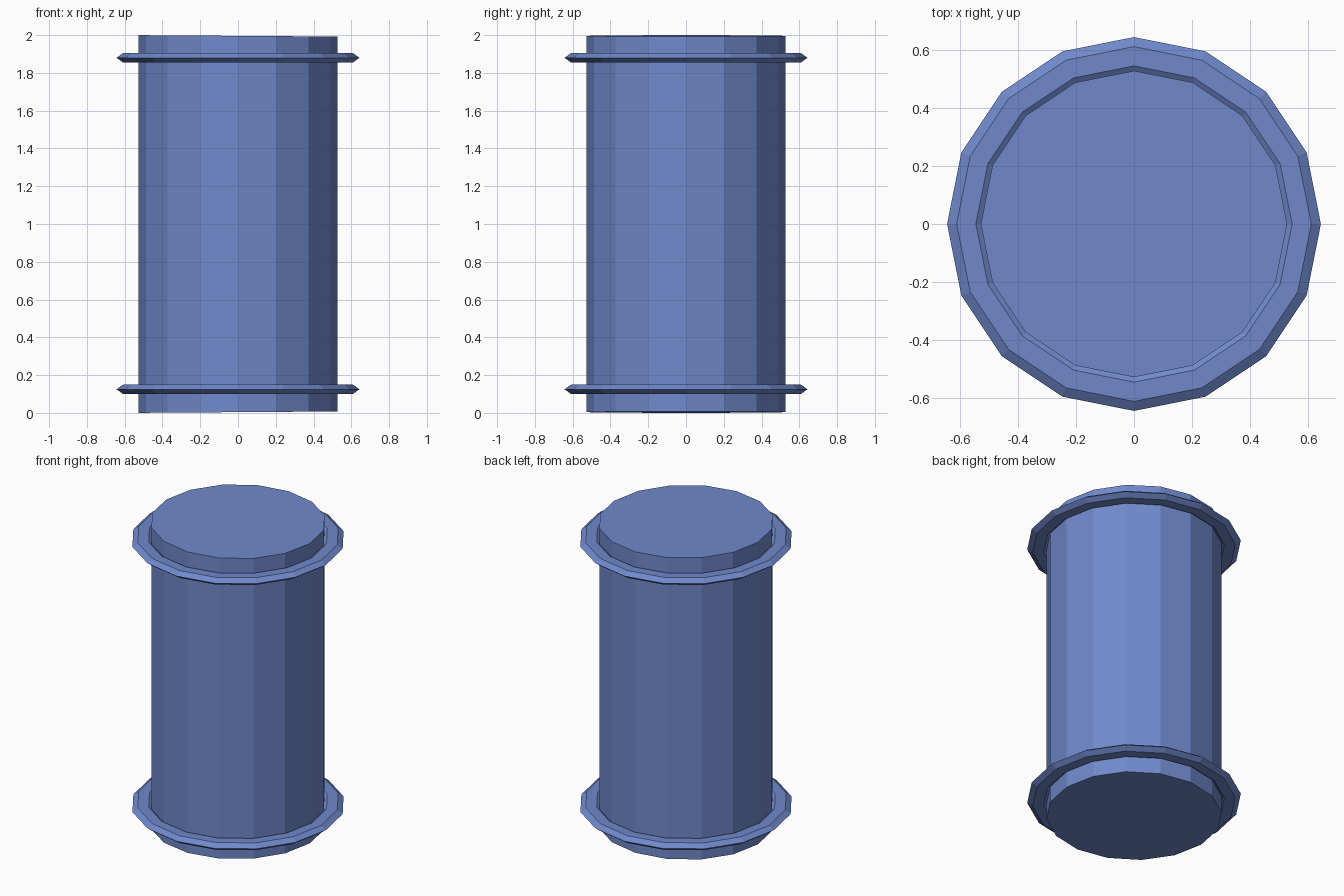
import bpy
import bmesh
from math import sin, cos, pi

SIDES = 16

cube = bpy.data.objects.get("Cube")
if cube:
    bpy.data.objects.remove(cube, do_unlink=True)

blue = bpy.data.materials.new("blue")
blue.use_nodes = True
colour = (0.16, 0.25, 0.60, 1)
blue.diffuse_color = colour
blue.node_tree.nodes["Principled BSDF"].inputs["Base Color"].default_value = colour


def finish(name, bm):
    """Turn a bmesh into a named, flat-shaded blue object."""
    bmesh.ops.recalc_face_normals(bm, faces=bm.faces)
    mesh = bpy.data.meshes.new(name)
    bm.to_mesh(mesh)
    bm.free()
    mesh.materials.append(blue)
    obj = bpy.data.objects.new(name, mesh)
    bpy.context.collection.objects.link(obj)
    return obj


def drum(name, radius, bottom, top, slope):
    """Capped prism whose two ends lean very slightly."""
    bm = bmesh.new()
    loops = []
    for z, lean in ((bottom, slope), (top, -slope)):
        loop = []
        for i in range(SIDES):
            a = 2 * pi * i / SIDES
            x, y = radius * cos(a), radius * sin(a)
            loop.append(bm.verts.new((x, y, z + lean * x)))
        bm.faces.new(loop)
        loops.append(loop)
    for i in range(SIDES):
        j = (i + 1) % SIDES
        bm.faces.new((loops[0][i], loops[0][j], loops[1][j], loops[1][i]))
    return finish(name, bm)


def hoop(name, z, radius, half_width, half_height):
    """Flattened ring with a hexagonal section."""
    bm = bmesh.new()
    section = [(radius + half_width * cos(k * pi / 3),
                z + half_height * sin(k * pi / 3) / sin(pi / 3))
               for k in range(6)]
    rows = []
    for i in range(SIDES):
        a = 2 * pi * i / SIDES
        rows.append([bm.verts.new((r * cos(a), r * sin(a), h)) for r, h in section])
    for i in range(SIDES):
        row, following = rows[i], rows[(i + 1) % SIDES]
        for k in range(6):
            m = (k + 1) % 6
            bm.faces.new((row[k], following[k], following[m], row[m]))
    return finish(name, bm)


# Barrel body
drum("barrel_body", 0.527, 0.004, 1.996, 0.007)

# Hoops near both ends
hoop("lower_hoop", 0.125, 0.577, 0.066, 0.024)
hoop("upper_hoop", 1.88, 0.577, 0.066, 0.024)
